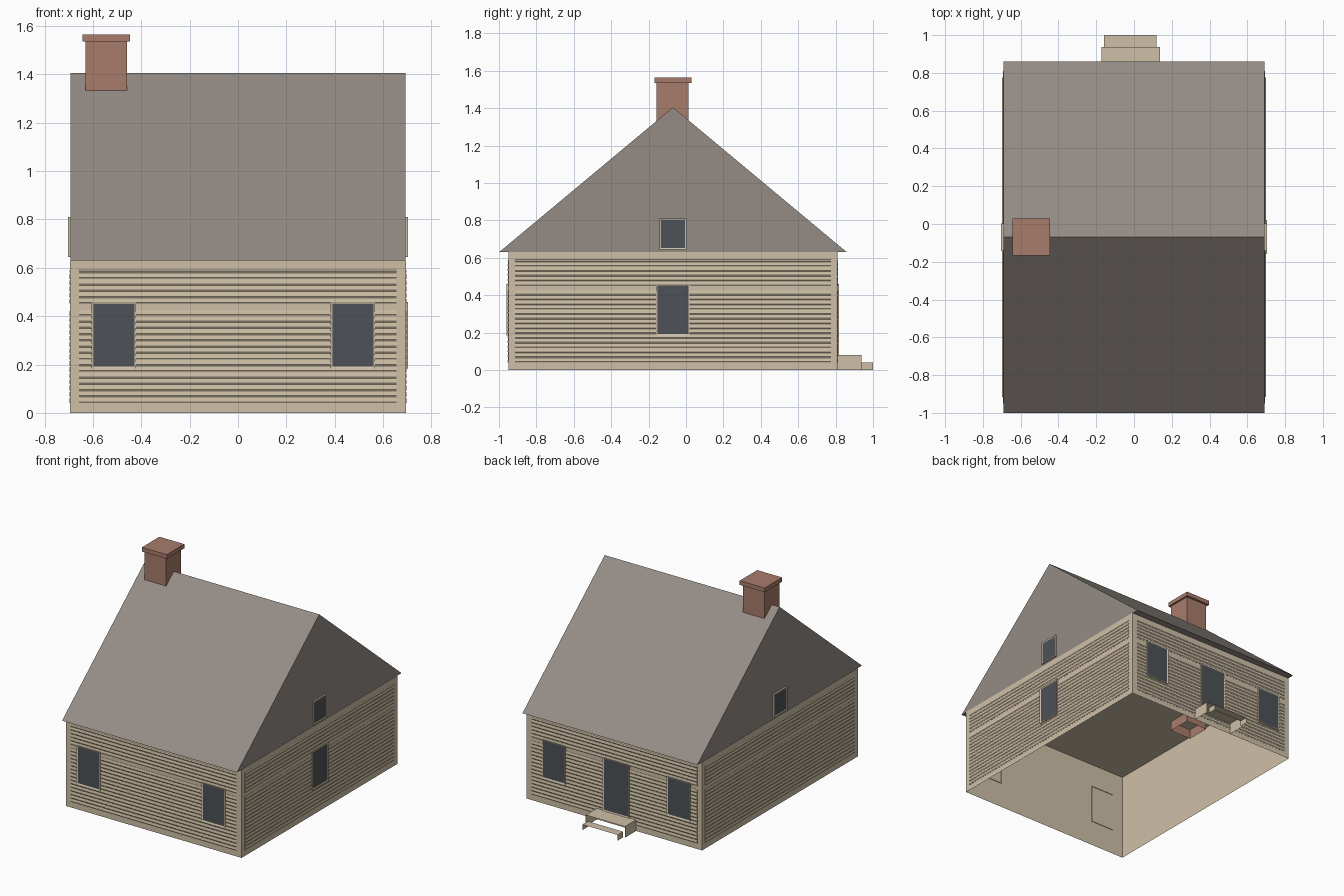
import bpy
import bmesh
from mathutils import Vector

if "Cube" in bpy.data.objects:
    bpy.data.objects.remove(bpy.data.objects["Cube"], do_unlink=True)


def material(name, rgb):
    linear = [((c / 255 + 0.055) / 1.055) ** 2.4 for c in rgb] + [1]
    m = bpy.data.materials.new(name)
    m.use_nodes = True
    m.diffuse_color = linear
    m.node_tree.nodes["Principled BSDF"].inputs["Base Color"].default_value = linear
    return m


SIDING = material("beige siding", (207, 192, 167))
ROOF = material("grey brown roof", (149, 140, 133))
BRICK = material("red brick", (169, 124, 108))
GLASS = material("dark slate glass", (77, 82, 87))

# Main dimensions
HALF_W, FRONT, BACK, EAVE = 0.694, -0.95, 0.81, 0.63
RIDGE_Y, RIDGE_Z = -0.07, 1.405
GABLE = 0.692


def finish(name, bm, *mats):
    bmesh.ops.recalc_face_normals(bm, faces=bm.faces[:])
    mesh = bpy.data.meshes.new(name)
    bm.to_mesh(mesh)
    bm.free()
    for m in mats:
        mesh.materials.append(m)
    obj = bpy.data.objects.new(name, mesh)
    bpy.context.collection.objects.link(obj)
    return obj


def box(name, lo, hi, mat, open_sides=()):
    """Box between two corners, leaving out faces that point along open_sides."""
    lo, hi = Vector(lo), Vector(hi)
    bm = bmesh.new()
    bmesh.ops.create_cube(bm, size=1)
    bm.normal_update()
    drop = [f for f in bm.faces if any(f.normal.dot(Vector(d)) > 0.9 for d in open_sides)]
    bmesh.ops.delete(bm, geom=drop, context="FACES")
    for v in bm.verts:
        v.co = (lo + hi) / 2 + v.co * (hi - lo)
    return finish(name, bm, mat)


def extrude(name, ring_a, ring_b, mat):
    """Closed solid between two matching outlines."""
    bm = bmesh.new()
    a = [bm.verts.new(p) for p in ring_a]
    b = [bm.verts.new(p) for p in ring_b]
    bm.faces.new(a)
    bm.faces.new(b)
    for i in range(len(a)):
        j = (i + 1) % len(a)
        bm.faces.new((a[i], a[j], b[j], b[i]))
    return finish(name, bm, mat)


# Each mapping takes (position along wall, distance out of wall, height)
WALLS = {
    "front": lambda u, d, z: (u, FRONT - d, z),
    "back": lambda u, d, z: (u, BACK + d, z),
    "left": lambda u, d, z: (HALF_W + d, u, z),
    "right": lambda u, d, z: (-HALF_W - d, u, z),
}


def clapboards(side, part, u0, u1, z0, z1, pitch=0.0257):
    """Lapped boards: every row leans out to a small slanted lower lip."""
    profile = [(0, z0)]
    z = z0
    while z < z1 - 0.01:
        top = min(z + pitch, z1)
        profile += [(0.001, z), (0.004, z + 0.006), (0.001, top - 0.0005)]
        z += pitch
    profile.append((0, z1))
    at = WALLS[side]
    rings = [[at(u, d, h) for d, h in profile] for u in (u0, u1)]
    extrude(f"{side}_{part}_siding", *rings, SIDING)


def window(name, side, centre, width, z0, z1, rim=0.011):
    """Raised frame with an inset dark pane."""
    at = WALLS[side]
    bm = bmesh.new()
    rings = []
    for d in (-0.004, 0.009):
        rings.append([bm.verts.new(at(centre + s * width / 2, d, z))
                      for s, z in ((-1, z0), (1, z0), (1, z1), (-1, z1))])
    back, front = rings
    for i in range(4):
        j = (i + 1) % 4
        bm.faces.new((back[i], back[j], front[j], front[i]))
    pane = bm.faces.new(front)
    bmesh.ops.recalc_face_normals(bm, faces=bm.faces[:])
    bmesh.ops.inset_region(bm, faces=[pane], thickness=rim)
    inward = Vector(at(0, 0, 0)) - Vector(at(0, 0.003, 0))
    bmesh.ops.translate(bm, verts=pane.verts[:], vec=inward)
    pane.material_index = 1
    finish(name, bm, SIDING, GLASS)


DOWN, BACKWARD, FORWARD = (0, 0, -1), (0, 1, 0), (0, -1, 0)

# House body, open underneath
box("house_walls", (-HALF_W, FRONT, 0), (HALF_W, BACK, EAVE), SIDING, [DOWN])

# Clapboard panels, two per wall
for wall in WALLS:
    along_x = wall in ("front", "back")
    ends = (-0.657, 0.655) if along_x else (-0.915, 0.775)
    clapboards(wall, "lower", *ends, 0.04, 0.425)
    clapboards(wall, "upper", *ends, 0.45, 0.59)

# Gable roof with eaves at front and back
gable = [(-1.0, EAVE), (0.86, EAVE), (RIDGE_Y, RIDGE_Z)]
extrude("roof", [(-GABLE, y, z) for y, z in gable],
        [(GABLE, y, z) for y, z in gable], ROOF)

# Windows and door
for wall in ("front", "back"):
    window(f"{wall}_right_window", wall, -0.513, 0.184, 0.184, 0.459)
    window(f"{wall}_left_window", wall, 0.475, 0.184, 0.184, 0.459)
window("left_wall_window", "left", RIDGE_Y, 0.18, 0.184, 0.459)
for wall in ("left", "right"):
    window(f"{wall}_gable_window", wall, RIDGE_Y, 0.145, 0.645, 0.81)
window("back_door", "back", -0.018, 0.21, 0.08, 0.459)

# Chimney, its hollow shaft passing down through the ceiling
box("chimney_shaft", (-0.63, -0.157, 0.56), (-0.459, 0.013, 1.54), BRICK, [DOWN])
box("chimney_cap", (-0.643, -0.168, 1.535), (-0.446, 0.03, 1.565), BRICK)

# Back steps: treads with side panels only
openings = [DOWN, BACKWARD, FORWARD]
box("upper_step", (-0.173, BACK, 0), (0.137, 0.938, 0.08), SIDING, openings)
box("lower_step", (-0.16, 0.938, 0), (0.12, 1.0, 0.04), SIDING, openings)
